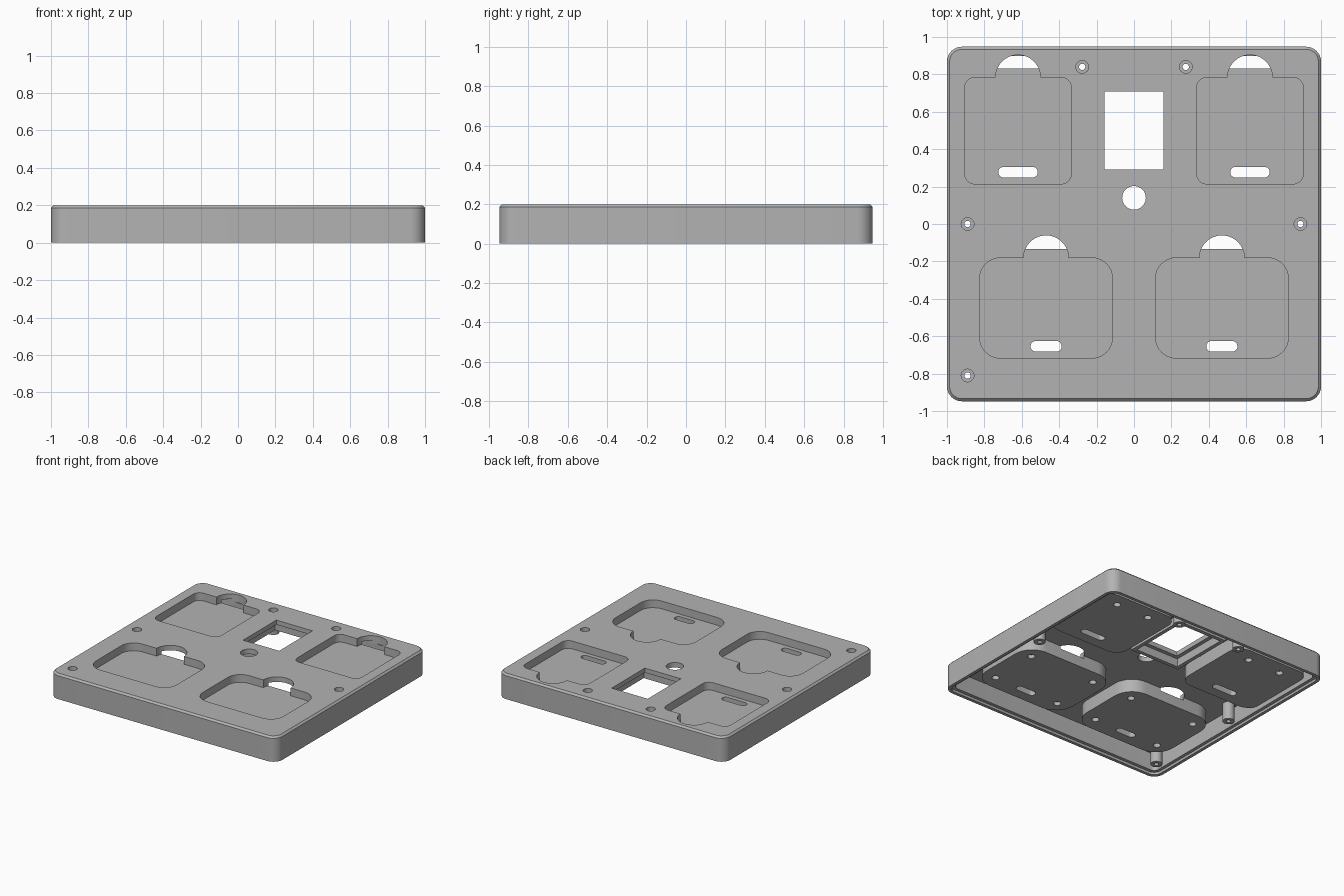
import bpy, bmesh, math

cube = bpy.data.objects.get("Cube")
if cube:
    bpy.data.objects.remove(cube, do_unlink=True)

grey = bpy.data.materials.new("plain_grey")
grey.use_nodes = True
grey.diffuse_color = (0.45, 0.45, 0.45, 1)
grey.node_tree.nodes["Principled BSDF"].inputs["Base Color"].default_value = grey.diffuse_color


def arc(cx, cy, r, start, end, steps):
    angles = [math.radians(start + (end - start) * i / steps) for i in range(steps + 1)]
    return [(cx + r * math.cos(a), cy + r * math.sin(a)) for a in angles]


def circle(cx, cy, r, steps=32):
    return arc(cx, cy, r, 0, 360, steps)[:-1]


def rounded(cx, cy, hx, hy, r=0, thumb=0):
    """Rounded rectangle; thumb adds a half-round notch to the back edge."""
    if r == 0:
        return [(cx - hx, cy - hy), (cx + hx, cy - hy), (cx + hx, cy + hy), (cx - hx, cy + hy)]
    x, y = hx - r, hy - r
    pts = arc(cx + x, cy - y, r, -90, 0, 8) + arc(cx + x, cy + y, r, 0, 90, 8)
    if thumb:
        pts += arc(cx, cy + hy, thumb, 0, 180, 28)
    return pts + arc(cx - x, cy + y, r, 90, 180, 8) + arc(cx - x, cy - y, r, 180, 270, 8)


def solid(name, prisms, helper=True):
    """One mesh made of separate upright prisms (outline, z0, z1)."""
    bm = bmesh.new()
    for pts, z0, z1 in prisms:
        low = [bm.verts.new((x, y, z0)) for x, y in pts]
        high = [bm.verts.new((x, y, z1)) for x, y in pts]
        bm.faces.new(low[::-1])
        bm.faces.new(high)
        for i in range(len(pts)):
            j = (i + 1) % len(pts)
            bm.faces.new((low[i], low[j], high[j], high[i]))
    mesh = bpy.data.meshes.new(name)
    bm.to_mesh(mesh)
    bm.free()
    mesh.materials.append(grey)
    obj = bpy.data.objects.new(name, mesh)
    bpy.context.scene.collection.objects.link(obj)
    obj.hide_render = helper
    return obj


def combine(target, tool, operation):
    mod = target.modifiers.new(tool.name, 'BOOLEAN')
    mod.operation, mod.solver, mod.object = operation, 'EXACT', tool
    bpy.context.view_layer.update()
    result = bpy.data.meshes.new_from_object(
        target.evaluated_get(bpy.context.evaluated_depsgraph_get()))
    target.modifiers.clear()
    target.data = result
    bpy.data.objects.remove(tool, do_unlink=True)


TOP, UNDER, FLOOR, BASE, WALL = 0.2, 0.16, 0.138, 0.057, 0.048

# Outer body with a chamfered top edge
cover = solid("cover", [(rounded(0, 0, 1, 0.948, 0.08), 0, TOP)], helper=False)
bm = bmesh.new()
bm.from_mesh(cover.data)
rim = [e for e in bm.edges if all(v.co.z > TOP - 0.001 for v in e.verts)]
bmesh.ops.bevel(bm, geom=rim, offset=0.014, segments=1, affect='EDGES')
bm.to_mesh(cover.data)
bm.free()

# Hollow underside and stepped rim
combine(cover, solid("cavity", [(rounded(0, 0, 0.95, 0.898, 0.04), -0.1, UNDER)]), 'DIFFERENCE')
combine(cover, solid("rim_step", [(rounded(0, 0, 0.975, 0.923, 0.06), -0.1, 0.02)]), 'DIFFERENCE')

# Pockets: x, y, half width, half depth, corner radius, slot half width
# Screw holes under each tray: x, y
pockets, screws = [], []
for s in (-1, 1):
    pockets.append((s * 0.62, 0.499, 0.285, 0.285, 0.055, 0.105))
    pockets.append((s * 0.47, -0.449, 0.355, 0.268, 0.11, 0.083))
    for i in (-1, 1):
        screws.append((s * 0.62 + i * 0.145, 0.72))
        screws += [(s * 0.47 + i * 0.29, -0.449 + j * 0.2) for j in (-1, 1)]
posts = [(-0.277, 0.84), (0.277, 0.84), (-0.89, 0), (0.89, 0), (-0.89, -0.81)]

# Added material below the top: pocket trays, screw posts, window frame
added = [(rounded(x, y, hx + WALL, hy + WALL, r + WALL), BASE, TOP - 0.02)
         for x, y, hx, hy, r, slot in pockets]
added += [(circle(x, y, 0.043), 0.02, TOP - 0.02) for x, y in posts]
added.append((rounded(0, 0.5, 0.22, 0.27), 0.10, TOP - 0.02))
combine(cover, solid("trays_and_posts", added), 'UNION')

# Recesses from above: pockets with thumb notches, screw heads, window, button hole
cuts = [(rounded(x, y, hx, hy, r, 0.12), FLOOR, 0.3) for x, y, hx, hy, r, slot in pockets]
cuts += [(circle(x, y, 0.034), 0.165, 0.3) for x, y in posts]
cuts.append((rounded(0, 0.5, 0.159, 0.209), -0.1, 0.3))
cuts.append((circle(0, 0.14, 0.063, 48), -0.1, 0.3))
combine(cover, solid("upper_cuts", cuts), 'DIFFERENCE')

# Cuts from below: slots, blind screw holes, post bores, window seat
cuts = [(circle(x, y, 0.017, 24), -0.1, 0.3) for x, y in posts]
cuts += [(rounded(x, y - hy + 0.063, slot, 0.028, 0.027), -0.1, 0.17)
         for x, y, hx, hy, r, slot in pockets]
cuts += [(circle(x, y, 0.027, 24), -0.1, BASE + 0.03) for x, y in screws]
cuts.append((rounded(0, 0.5, 0.19, 0.24), -0.1, UNDER + 0.004))
combine(cover, solid("lower_cuts", cuts), 'DIFFERENCE')

# Smooth rounded walls, crisp edges
cover.data.materials.clear()
cover.data.materials.append(grey)
bpy.ops.object.select_all(action='DESELECT')
cover.select_set(True)
bpy.context.view_layer.objects.active = cover
bpy.ops.object.shade_smooth_by_angle(angle=math.radians(30))
